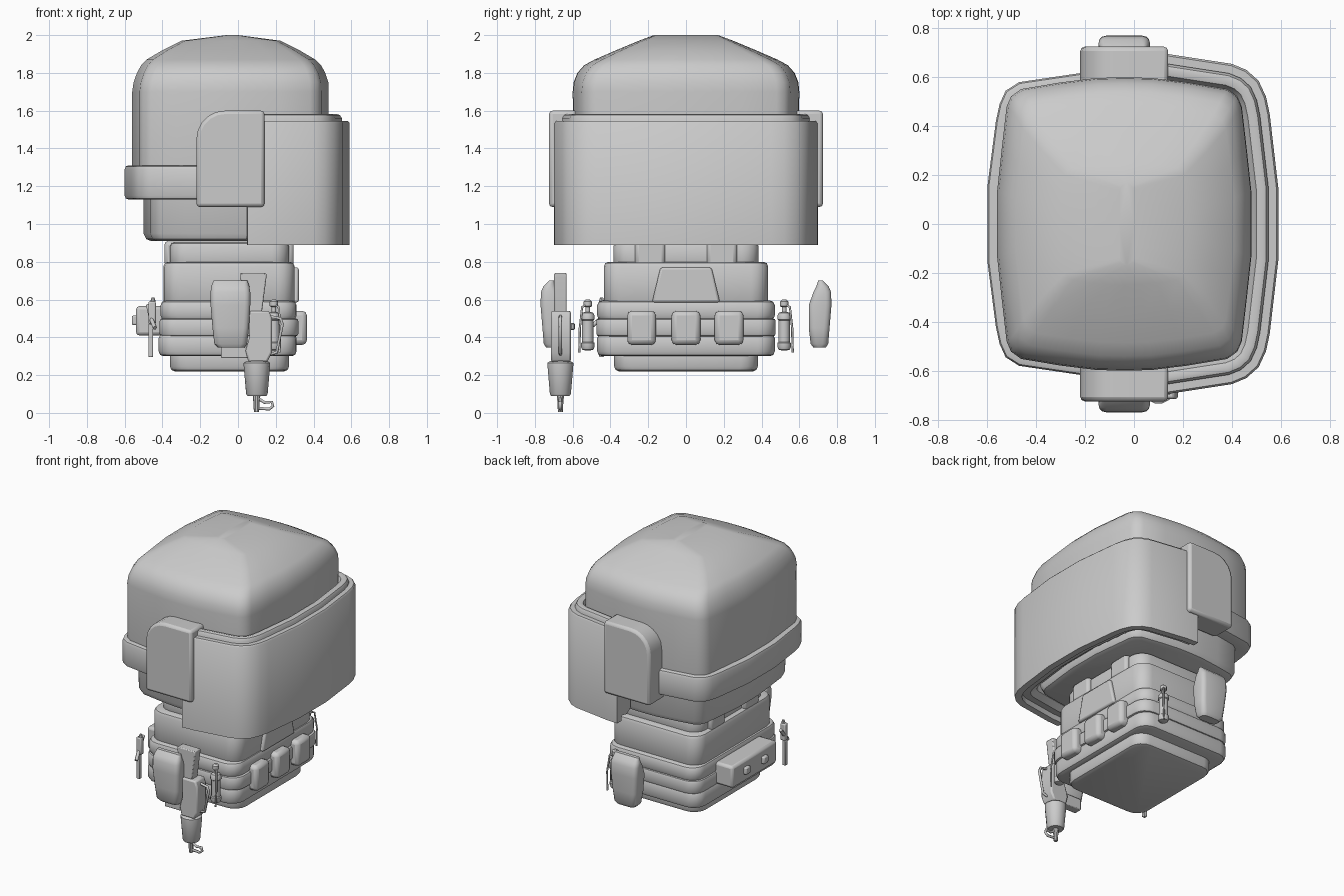
import bpy, bmesh, math
from mathutils import Vector

if "Cube" in bpy.data.objects:
    bpy.data.objects.remove(bpy.data.objects["Cube"])

grey = bpy.data.materials.new("plain grey")
grey.diffuse_color = (0.6, 0.6, 0.6, 1)
grey.use_nodes = True
grey.node_tree.nodes["Principled BSDF"].inputs["Base Color"].default_value = grey.diffuse_color


def finish(name, bm, bevel=0.0, angle=40):
    bmesh.ops.recalc_face_normals(bm, faces=bm.faces[:])
    me = bpy.data.meshes.new(name)
    bm.to_mesh(me)
    bm.free()
    ob = bpy.data.objects.new(name, me)
    bpy.context.collection.objects.link(ob)
    me.materials.append(grey)
    if bevel:
        m = ob.modifiers.new("bevel", 'BEVEL')
        m.width, m.segments, m.limit_method = bevel, 2, 'ANGLE'
        m.angle_limit = math.radians(30)
    bpy.ops.object.select_all(action='DESELECT')
    ob.select_set(True)
    bpy.context.view_layer.objects.active = ob
    bpy.ops.object.shade_smooth_by_angle(angle=math.radians(angle))
    return ob


def skin(name, rings, closed=True, bevel=0.0, angle=40):
    """Join equal-length rings of points with quads and cap both ends."""
    bm = bmesh.new()
    rows = [[bm.verts.new(p) for p in r] for r in rings]
    n = len(rows[0])
    for a, b in zip(rows, rows[1:]):
        for i in range(n if closed else n - 1):
            j = (i + 1) % n
            bm.faces.new((a[i], a[j], b[j], b[i]))
    bm.faces.new(rows[0][::-1])
    bm.faces.new(rows[-1])
    return finish(name, bm, bevel, angle)


def ring(z, x0, x1, y0, y1, r=0.05, seg=4):
    """Rounded rectangle at height z."""
    r = min(r, (x1 - x0) * 0.45, (y1 - y0) * 0.45)
    pts = []
    for k, (cx, cy) in enumerate(((x1 - r, y1 - r), (x0 + r, y1 - r), (x0 + r, y0 + r), (x1 - r, y0 + r))):
        for i in range(seg + 1):
            a = math.pi / 2 * (k + i / seg)
            pts.append((cx + r * math.cos(a), cy + r * math.sin(a), z))
    return pts


def slab(name, x0, x1, hy, z0, z1, r=0.09, c=0.025):
    """Body layer with rounded corners and softened top and bottom."""
    lv = [(z0, c), (z0 + c * .3, c * .3), (z0 + c, 0), (z1 - c, 0), (z1 - c * .3, c * .3), (z1, c)]
    return skin(name, [ring(z, x0 + i, x1 - i, i - hy, hy - i, r) for z, i in lv])


def box(name, x0, x1, y0, y1, z0, z1, bevel=0.01):
    return skin(name, [[(x0, y0, z), (x1, y0, z), (x1, y1, z), (x0, y1, z)] for z in (z0, z1)], bevel=bevel)


def prism(name, pts, y0, y1, bevel=0.0):
    """Outline in x, z pushed along y."""
    return skin(name, [[(x, y, z) for x, z in pts] for y in (y0, y1)], bevel=bevel)


def lathe(name, x, y, prof, n=12):
    return skin(name, [[(x + r * math.cos(2 * math.pi * i / n), y + r * math.sin(2 * math.pi * i / n), z)
                        for i in range(n)] for r, z in prof], angle=35)


def sweep(name, half, prof):
    """Sweep a profile of (inset, z) along a path mirrored across y = 0."""
    path = [Vector(p) for p in half] + [Vector((x, -y)) for x, y in reversed(half)]
    rings = []
    for i, p in enumerate(path):
        d = []
        if i > 0:
            d.append((p - path[i - 1]).normalized())
        if i < len(path) - 1:
            d.append((path[i + 1] - p).normalized())
        t = sum(d, Vector((0, 0))).normalized()
        nrm = Vector((-t.y, t.x))
        if nrm.dot(p) > 0:
            nrm = -nrm
        nrm /= max(0.7, t.dot(d[0]))
        rings.append([(p.x + nrm.x * o, p.y + nrm.y * o, z) for o, z in prof])
    return skin(name, rings)


def wire(name, pts, r):
    cu = bpy.data.curves.new(name, 'CURVE')
    cu.dimensions, cu.bevel_depth, cu.bevel_resolution, cu.use_fill_caps = '3D', r, 1, True
    sp = cu.splines.new('POLY')
    sp.points.add(len(pts) - 1)
    for q, p in zip(sp.points, pts):
        q.co = (*p, 1)
    cu.materials.append(grey)
    bpy.context.collection.objects.link(bpy.data.objects.new(name, cu))


# Head: bulging rounded square lofted upward
quad = [(1, 0), (1, .22), (.965, .5), (.925, .8), (.89, .87), (.81, .92), (.5, .965), (.22, .995)]
outline = quad + [(0, 1)] + [(-u, v) for u, v in quad[::-1]]
outline += [(u, -v) for u, v in outline[-2:0:-1]]


def head_ring(z, x0, x1, hy):
    c, h = (x0 + x1) / 2, (x1 - x0) / 2
    return [(c + u * h, v * hy, z) for u, v in outline]


skin("lower_head", [head_ring(*l) for l in (
    (.91, -.46, .40, .50), (.92, -.485, .425, .525), (.95, -.50, .44, .54), (1.25, -.50, .44, .55))])
skin("helmet_dome", [head_ring(*l) for l in (
    (1.20, -.55, .47, .585), (1.30, -.56, .48, .595), (1.70, -.56, .48, .60), (1.75, -.553, .478, .595),
    (1.80, -.535, .462, .575), (1.84, -.513, .44, .54), (1.87, -.485, .41, .485), (1.92, -.40, .325, .37),
    (1.97, -.30, .225, .25), (2.0, -.06, 0, .17))], angle=50)

# Visor shell, lining and rear strap
visor = [(.05, -.70), (.14, -.695), (.40, -.655), (.46, -.63), (.51, -.585), (.54, -.52), (.555, -.45), (.59, -.15)]
sweep("visor", visor, [(0, .89), (0, 1.535), (.008, 1.545), (.045, 1.545), (.045, .89)])
sweep("visor_lining", visor, [(.04, .93), (.04, 1.56), (.05, 1.577), (.065, 1.582), (.09, 1.575), (.10, 1.55),
                              (.14, 1.50), (.14, .95), (.10, .92)])
sweep("rear_strap", [(-.10, -.635), (-.20, -.62), (-.47, -.58), (-.525, -.545), (-.55, -.49), (-.565, -.42), (-.60, -.15)],
      [(0, 1.15), (0, 1.29), (.006, 1.305), (.02, 1.31), (.11, 1.31), (.11, 1.13), (.02, 1.13), (.006, 1.135)])

# Ear pads, hands and hip canisters on both sides
pad = [(-.22, 1.09), (.14, 1.09), (.14, 1.60)]
pad += [(-.07 - .15 * math.sin(a), 1.45 + .15 * math.cos(a)) for a in [math.pi / 10 * i for i in range(6)]]
hand = [(.345, -.105, .035, .675, .74), (.365, -.125, .048, .66, .753), (.45, -.135, .058, .65, .76),
        (.57, -.145, .065, .65, .77), (.64, -.145, .065, .675, .768), (.67, -.142, .06, .69, .755),
        (.70, -.13, .05, .70, .725)]
for s, side in ((-1, "near"), (1, "far")):
    prism(side + "_ear_pad", pad, s * .55, s * .725, bevel=.018)
    skin(side + "_hand", [ring(z, a, b, min(s * c, s * d), max(s * c, s * d), .03, 3) for z, a, b, c, d in hand])
    y = s * .52
    lathe(side + "_canister", .19, y, [(.012, .33), (.03, .335), (.036, .35), (.036, .37), (.03, .375), (.03, .49),
                                       (.036, .495), (.036, .515), (.028, .53), (.012, .535), (.012, .56),
                                       (.022, .565), (.022, .59), (.01, .60)])
    wire(side + "_canister_lever", [(.19, y, .575), (.215, y + s * .03, .56), (.225, y + s * .042, .45),
                                    (.22, y + s * .045, .32)], .006)

# Body layers
slab("hips", -.36, .27, .38, .22, .36)
slab("lower_belt", -.42, .31, .47, .30, .42)
slab("middle_belt", -.415, .32, .475, .405, .50, c=.015)
slab("upper_belt", -.41, .31, .47, .49, .595)
slab("torso", -.395, .30, .435, .57, .80)
slab("collar", -.36, .27, .385, .76, .905)

# Shoulder straps, chest plate and belt pouches
for y in (-.19, .19):
    box("shoulder_strap", -.39, .295, y - .08, y + .08, .78, .91, .02)
plate = [(-.18, .585), (.18, .585), (.135, .77), (-.135, .77)]
skin("chest_plate", [[(x, y, z) for y, z in plate] for x in (.25, .322)], bevel=.012)
for y in (-.235, 0, .228):
    box("belt_pouch", .27, .365, y - .076, y + .076, .36, .54, .025)

# Back box with two studs
box("back_box", -.54, -.38, -.25, .25, .41, .565, .018)
for y in (-.1, .1):
    box("back_stud", -.562, -.53, y - .025, y + .025, .465, .515, .008)

# Slung knife at the back corner
box("knife_blade", -.475, -.45, -.46, -.435, .295, .47, .004)
box("knife_grip", -.475, -.435, -.465, -.43, .47, .59, .008)
wire("knife_guard", [(-.475, -.38, .57), (-.46, -.45, .50), (-.44, -.51, .45)], .012)
lathe("knife_pommel", -.45, -.447, [(.008, .58), (.014, .59), (.008, .61)], 8)

# Hand-held gun pointing down
gy = -.665
prism("gun_stock", [(.01, .74), (.15, .74), (.15, .715), (.125, .52), (.06, .52), (.045, .66), (.01, .71)],
      gy - .033, gy + .033, .006)
prism("gun_body", [(.06, .54), (.165, .54), (.18, .50), (.18, .32), (.155, .27), (.055, .27), (.04, .33), (.06, .40)],
      gy - .05, gy + .055, .01)
box("gun_magazine", -.09, .07, gy - .03, gy + .03, .29, .37, .006)
lathe("gun_muzzle", .10, gy, [(.05, .09), (.057, .10), (.07, .25), (.07, .265), (.055, .275)], 14)
lathe("gun_tip", .098, gy, [(.014, .005), (.016, .05), (.02, .09)], 10)
wire("gun_tip_loop", [(.10, gy, .025), (.165, gy, .02), (.185, gy, .035), (.18, gy, .058), (.14, gy, .055),
                      (.11, gy, .075)], .009)
wire("gun_trigger_guard", [(.17, gy, .51), (.225, gy, .50), (.235, gy, .47), (.205, gy, .32), (.165, gy, .31)], .009)
lathe("gun_side_knob", .12, gy + .06, [(.012, .44), (.018, .445), (.018, .47), (.012, .475)], 8)
